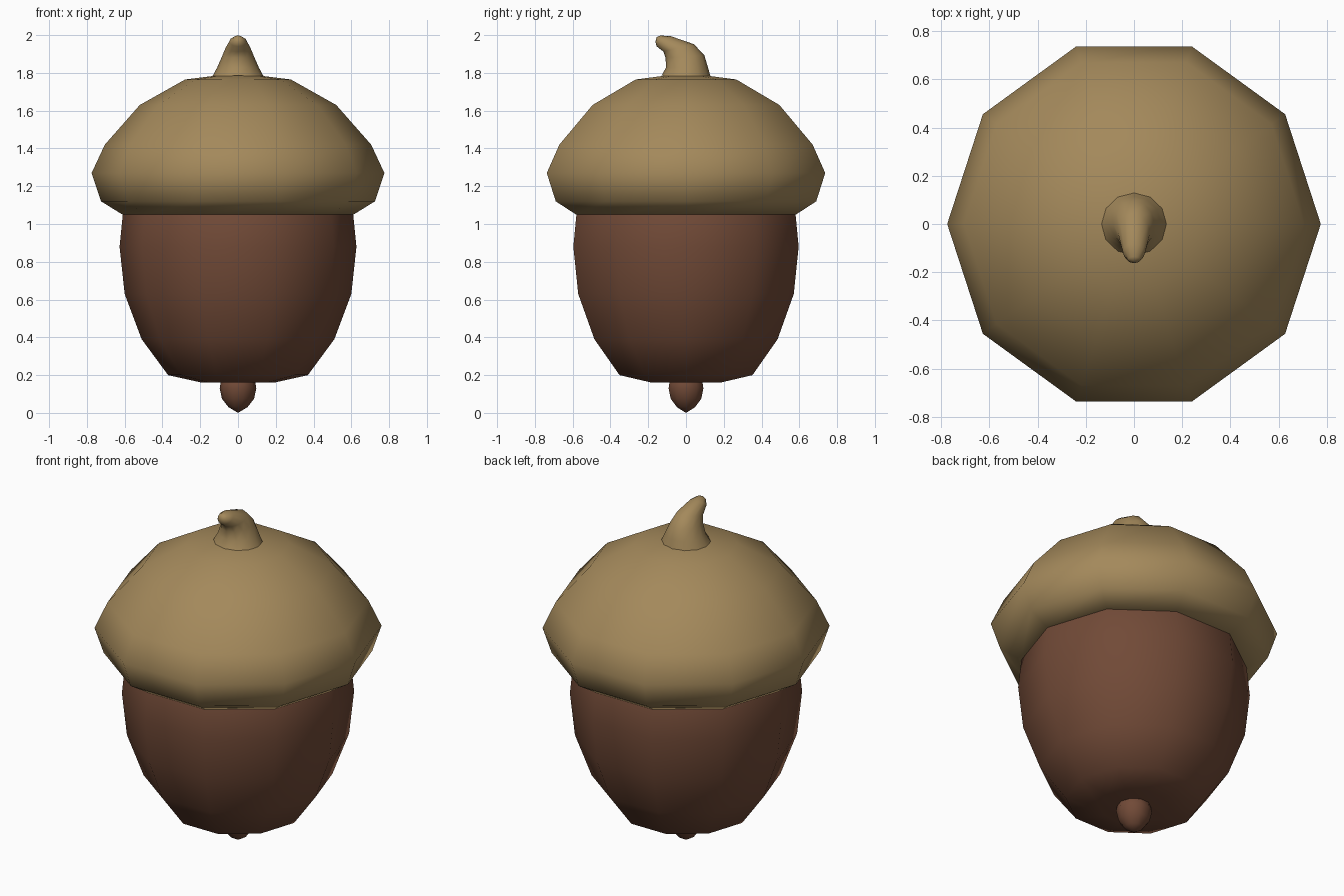
import bpy, bmesh
from math import sin, cos, tau

if "Cube" in bpy.data.objects:
    bpy.data.objects.remove(bpy.data.objects["Cube"])


def material(name, color):
    m = bpy.data.materials.new(name)
    m.diffuse_color = (*color, 1)
    m.use_nodes = True
    m.node_tree.nodes["Principled BSDF"].inputs["Base Color"].default_value = m.diffuse_color
    return m


def loft(name, rings, mat, cap_start=None, cap_end=None):
    """Skin a list of point rings, optionally fanning the ends to a point."""
    bm = bmesh.new()
    vs = [[bm.verts.new(p) for p in r] for r in rings]
    n = len(rings[0])
    for a, b in zip(vs, vs[1:]):
        for i in range(n):
            j = (i + 1) % n
            bm.faces.new((a[i], a[j], b[j], b[i]))
    for ring, tip in ((vs[0], cap_start), (vs[-1], cap_end)):
        if tip:
            t = bm.verts.new(tip)
            for i in range(n):
                bm.faces.new((ring[i], ring[(i + 1) % n], t))
    bmesh.ops.recalc_face_normals(bm, faces=bm.faces)
    for f in bm.faces:
        f.smooth = True
    me = bpy.data.meshes.new(name)
    bm.to_mesh(me)
    bm.free()
    ob = bpy.data.objects.new(name, me)
    bpy.context.collection.objects.link(ob)
    me.materials.append(mat)
    return ob


def circles(profile, n):
    return [[(r * cos(tau * i / n), r * sin(tau * i / n), z) for i in range(n)]
            for r, z in profile]


shell = material("shell_brown", (0.165, 0.068, 0.038))
husk = material("husk_tan", (0.37, 0.25, 0.105))

# Nut body
loft("nut", circles([(0.19, 0.16), (0.37, 0.20), (0.51, 0.39), (0.60, 0.63),
                     (0.627, 0.88), (0.61, 1.05), (0.58, 1.12)], 10),
     shell, cap_start=(0, 0, 0.16), cap_end=(0, 0, 1.12))

# Pointed nub under the nut
loft("nut_tip", circles([(0.085, 0.20), (0.097, 0.13), (0.085, 0.075),
                         (0.05, 0.03)], 10), shell,
     cap_start=(0, 0, 0.20), cap_end=(0, 0, 0))

# Cap with its underside rim
loft("cap", circles([(0.59, 1.06), (0.612, 1.05), (0.725, 1.12), (0.775, 1.27),
                     (0.705, 1.42), (0.52, 1.63), (0.28, 1.765)], 10),
     husk, cap_end=(0, 0, 1.80))

# Stem hooked forward: each ring is (front y, z), (back y, z), half width
stem = [((-.13, 1.785), (.13, 1.78), .135), ((-.106, 1.828), (.116, 1.83), .11),
        ((-.108, 1.88), (.097, 1.893), .085), ((-.12, 1.913), (.042, 1.952), .066),
        ((-.155, 1.94), (-.08, 1.994), .046), ((-.162, 1.965), (-.135, 1.998), .026)]
rings = []
for (y0, z0), (y1, z1), w in stem:
    cy, cz, hy, hz = (y0 + y1) / 2, (z0 + z1) / 2, (y1 - y0) / 2, (z1 - z0) / 2
    rings.append([(w * cos(tau * i / 12), cy + hy * sin(tau * i / 12),
                   cz + hz * sin(tau * i / 12)) for i in range(12)])
loft("stem", rings, husk, cap_end=(0, -.155, 1.99))
